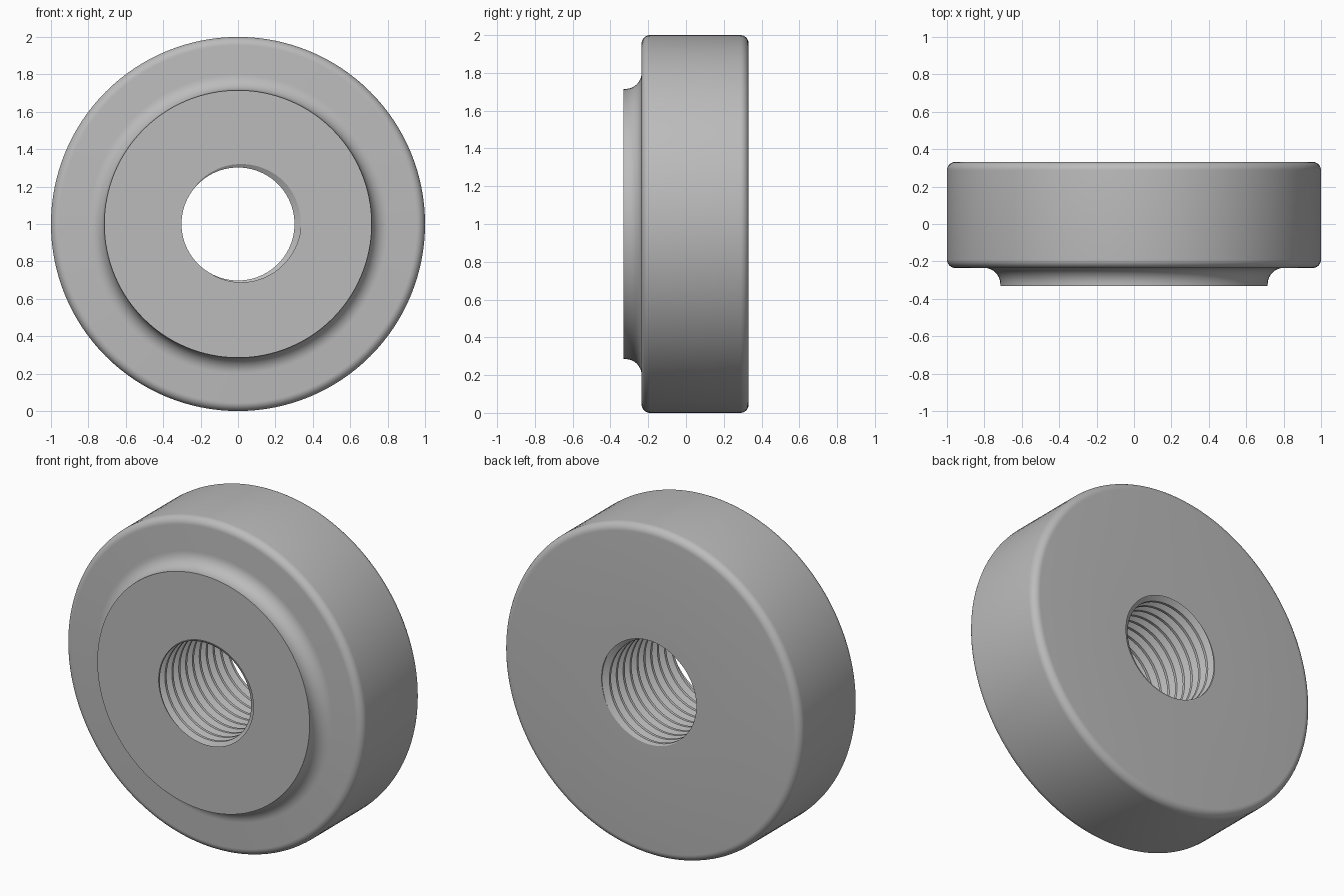
import bpy
import bmesh
from math import sin, cos, pi, floor, radians

cube = bpy.data.objects.get("Cube")
if cube:
    bpy.data.objects.remove(cube, do_unlink=True)

SEGMENTS = 128
HALF = 0.332                      # half of the overall depth
SHOULDER = -0.235                 # front face of the wide disc
RIM, ROUND = 1.0, 0.045           # outer radius and its edge rounding
BOSS, FILLET = 0.715, 0.085       # raised boss and its concave foot
MINOR, MAJOR, PITCH = 0.302, 0.336, 0.066
START = radians(15)               # where the groove opens on the front face


def arc(cr, cy, radius, a0, a1, steps=8):
    """Arc in the (radius, depth) plane, angles in degrees."""
    angles = [radians(a0 + (a1 - a0) * i / steps) for i in range(steps + 1)]
    return [(cr + radius * cos(a), cy + radius * sin(a)) for a in angles]


# Outer section, from the boss face to the back face
outer = [(BOSS, -HALF)]
outer += arc(BOSS + FILLET, SHOULDER - FILLET, FILLET, 180, 90)
outer += arc(RIM - ROUND, SHOULDER + ROUND, ROUND, -90, 0)
outer += arc(RIM - ROUND, HALF - ROUND, ROUND, 0, 90)

# Thread section over one turn: root flat, flank, crest flat, flank
thread = [(-1 / 16, MAJOR), (1 / 16, MAJOR), (3 / 8, MINOR), (5 / 8, MINOR)]


def thread_radius(phase):
    distance = abs((phase + 0.5) % 1 - 0.5)
    t = min(max((distance - 1 / 16) / (5 / 16), 0), 1)
    return MAJOR + (MINOR - MAJOR) * t


def bore(angle):
    """Threaded section at one angle, trimmed to the two end faces."""
    base = -HALF - PITCH * (angle - START) / (2 * pi)
    points = []
    for k in range(floor(2 * HALF / PITCH) + 3, -2, -1):
        for offset, _ in reversed(thread):
            y = min(max(base + PITCH * (k + offset), -HALF), HALF)
            points.append((thread_radius((y - base) / PITCH), y))
    return points


# Sweep the closed section around the depth axis
bm = bmesh.new()
columns = []
for i in range(SEGMENTS + 1):
    a = 2 * pi * i / SEGMENTS
    columns.append([bm.verts.new((r * cos(a), y, 1 + r * sin(a)))
                    for r, y in outer + bore(a)])
# The thread climbs one turn at the seam, so the last column shifts with it
turn = len(thread)
first, last, n = columns[0], columns[-1], len(outer)
for j in range(len(last)):
    if j < n:
        last[j].co = first[j].co
for c0, c1 in zip(columns, columns[1:]):
    for j in range(len(c0)):
        k = (j + 1) % len(c0)
        bm.faces.new((c0[j], c0[k], c1[k], c1[j]))
bmesh.ops.remove_doubles(bm, verts=bm.verts, dist=0.00005)
bmesh.ops.recalc_face_normals(bm, faces=bm.faces)

mesh = bpy.data.meshes.new("threaded_disc")
bm.to_mesh(mesh)
bm.free()
disc = bpy.data.objects.new("threaded_disc", mesh)
bpy.context.collection.objects.link(disc)

# Plain grey metal
grey = bpy.data.materials.new("plain_grey")
grey.use_nodes = True
colour = (0.5, 0.5, 0.5, 1)
grey.diffuse_color = colour
grey.node_tree.nodes["Principled BSDF"].inputs["Base Color"].default_value = colour
mesh.materials.append(grey)

bpy.ops.object.select_all(action="DESELECT")
disc.select_set(True)
bpy.context.view_layer.objects.active = disc
bpy.ops.object.shade_smooth_by_angle(angle=radians(30))
